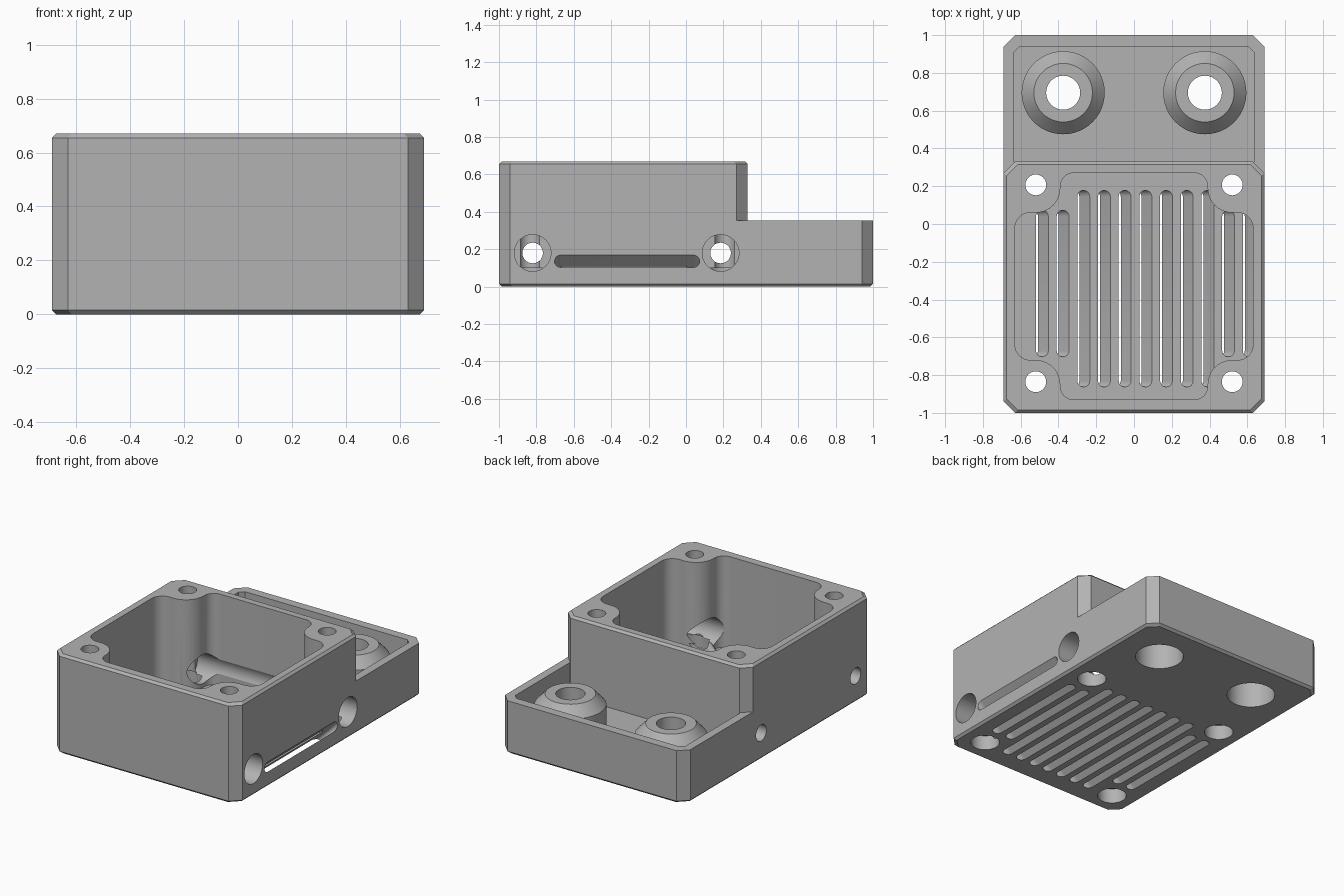
import bpy, bmesh
from math import sin, cos, pi, radians

if "Cube" in bpy.data.objects:
    bpy.data.objects.remove(bpy.data.objects["Cube"], do_unlink=True)

grey = bpy.data.materials.new("plain grey")
grey.use_nodes = True
colour = (0.45, 0.45, 0.45, 1)
grey.diffuse_color = colour
grey.node_tree.nodes["Principled BSDF"].inputs["Base Color"].default_value = colour


def loft(name, rings):
    """Closed solid through rings of equal point count."""
    bm = bmesh.new()
    loops = [[bm.verts.new(p) for p in ring] for ring in rings]
    n = len(loops[0])
    for a, b in zip(loops, loops[1:]):
        for i in range(n):
            j = (i + 1) % n
            bm.faces.new((a[i], a[j], b[j], b[i]))
    bm.faces.new(loops[0][::-1])
    bm.faces.new(loops[-1])
    bmesh.ops.recalc_face_normals(bm, faces=bm.faces)
    mesh = bpy.data.meshes.new(name)
    bm.to_mesh(mesh)
    bm.free()
    mesh.materials.append(grey)
    obj = bpy.data.objects.new(name, mesh)
    bpy.context.collection.objects.link(obj)
    return obj


def octagon(hx, y0, y1, c, z, inset=0):
    hx, y0, y1 = hx - inset, y0 + inset, y1 - inset
    return [(hx - c, y0, z), (hx, y0 + c, z), (hx, y1 - c, z), (hx - c, y1, z),
            (c - hx, y1, z), (-hx, y1 - c, z), (-hx, y0 + c, z), (c - hx, y0, z)]


def circle(x, y, z, r, n=48):
    return [(x + r * cos(2 * pi * i / n), y + r * sin(2 * pi * i / n), z) for i in range(n)]


def upright(name, x, y, steps):
    """Turned solid about a vertical axis, steps are (z, radius)."""
    return loft(name, [circle(x, y, z, r) for z, r in steps])


def crosswise(name, y, z, steps):
    """Turned solid about an axis along x, steps are (x, radius)."""
    return loft(name, [[(x, a, b) for a, b, _ in circle(y, z, 0, r)] for x, r in steps])


def combine(target, tool, operation):
    mod = target.modifiers.new(operation, 'BOOLEAN')
    mod.operation, mod.solver, mod.object = operation, 'EXACT', tool
    bpy.context.view_layer.objects.active = target
    bpy.ops.object.modifier_apply(modifier=mod.name)
    bpy.data.objects.remove(tool, do_unlink=True)


def cut(tool):
    combine(housing, tool, 'DIFFERENCE')


def arc(x, y, r, start, sweep, n=10):
    return [(x + r * cos(radians(start + sweep * i / n)),
             y + r * sin(radians(start + sweep * i / n))) for i in range(n + 1)]


# Low base with chamfered corners, hollowed at the rear into a tray
housing = loft("housing", [octagon(0.69, -1, 1, 0.06, 0, 0.015),
                           octagon(0.69, -1, 1, 0.06, 0.015),
                           octagon(0.69, -1, 1, 0.06, 0.355)])
cut(loft("tray_cutter", [octagon(0.635, 0.3, 0.94, 0.03, z) for z in (0.13, 0.5)]))

# Tall front box
combine(housing, loft("tall_box", [octagon(0.69, -1, 0.33, 0.06, 0.1),
                                   octagon(0.69, -1, 0.33, 0.06, 0.655),
                                   octagon(0.69, -1, 0.33, 0.06, 0.67, 0.015)]), 'UNION')

# Tray bosses with bolt holes, recessed from below
for x in (-0.375, 0.375):
    combine(housing, upright("boss", x, 0.695, [(0.1, 0.22), (0.285, 0.22), (0.355, 0.155)]), 'UNION')
    cut(upright("bolt_hole", x, 0.695, [(-0.1, 0.15), (0.24, 0.15), (0.24, 0.09), (0.5, 0.09)]))

# Cavity: one quarter of the outline mirrored around the centre, leaving four corner posts
quarter = arc(0.55, 0.31, 0.08, 0, 90) + arc(0.52, 0.52, 0.13, 270, -90) + arc(0.32, 0.53, 0.07, 0, 90)
outline = []
for sx, sy in ((1, 1), (-1, 1), (-1, -1), (1, -1)):
    part = [(sx * x, sy * y - 0.33) for x, y in quarter]
    outline += part if sx * sy > 0 else part[::-1]
cut(loft("cavity_cutter", [[(x, y, z) for x, y in outline] for z in (0.055, 0.8)]))

# Screw holes through the posts, wide from below
for x in (-0.52, 0.52):
    for y in (-0.835, 0.207):
        cut(upright("screw_hole", x, y, [(-0.1, 0.09), (0.1, 0.09), (0.1, 0.055), (0.8, 0.055)]))

# Cross holes, wide from the left side and narrow on the far side
for y in (-0.82, 0.185):
    cut(crosswise("cross_hole", y, 0.18, [(-0.9, 0.055), (-0.5, 0.055), (-0.5, 0.098), (0.9, 0.098)]))

# Slanted vent slots, shorter beside the posts; the last one leaves through the side wall
for i in range(11):
    x = -0.541 + 0.1095 * i
    short = i < 2 or i > 8
    y0, y1 = (-0.67, 0.04) if short else (-0.83, 0.145)
    slot = arc(x, y1, 0.033, 0, 180, 8) + arc(x, y0, 0.033, 180, 180, 8)
    top = 0.3 if i == 10 else 0.12
    cut(loft("vent_slot", [[(px + z, py, z) for px, py in slot] for z in (-0.05, top)]))

bpy.ops.object.select_all(action='DESELECT')
housing.select_set(True)
bpy.context.view_layer.objects.active = housing
bpy.ops.object.shade_smooth_by_angle(angle=radians(25))
